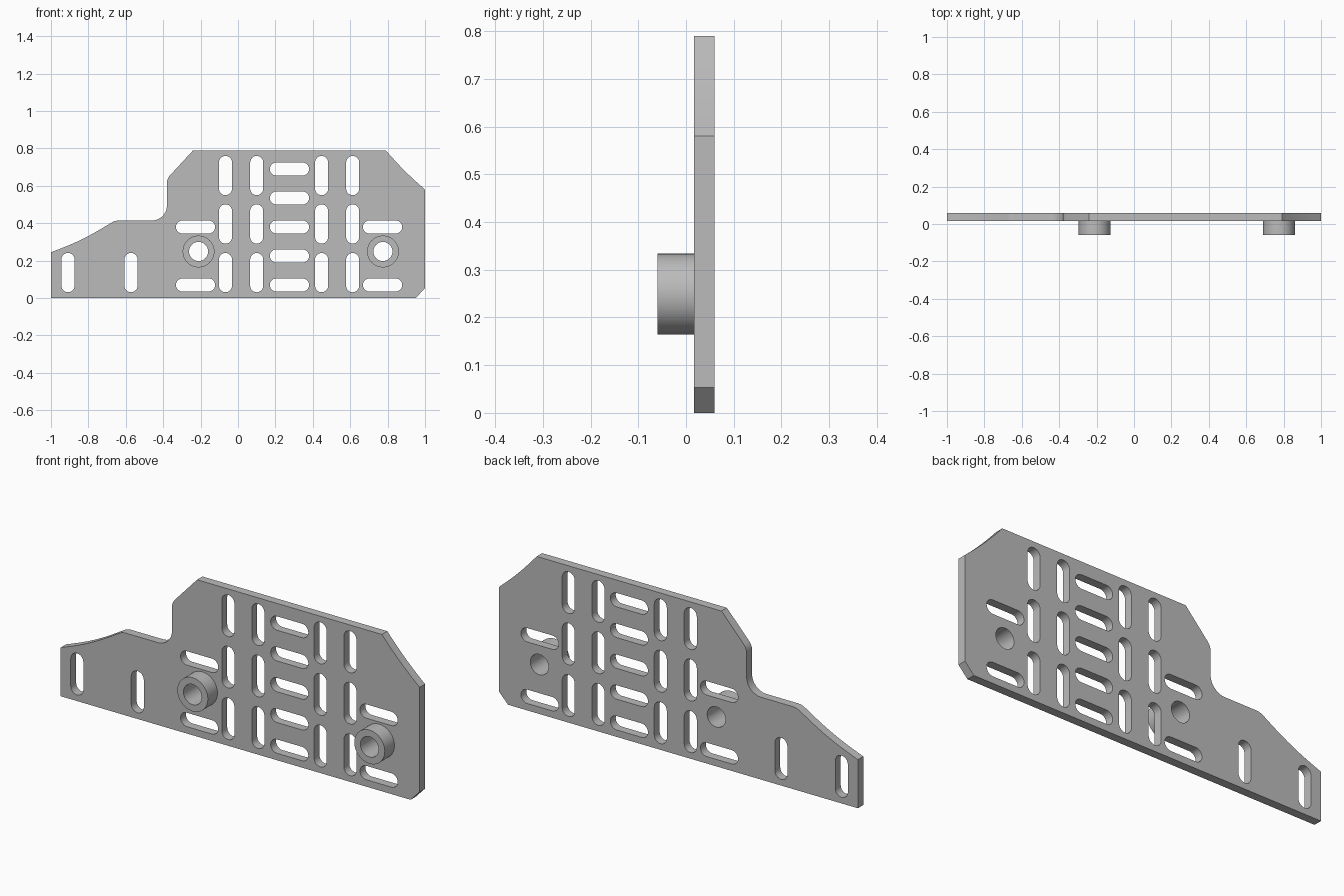
import bpy, bmesh
from math import sin, cos, pi, radians
from mathutils import Matrix, Vector

cube = bpy.data.objects.get("Cube")
if cube:
    bpy.data.objects.remove(cube, do_unlink=True)

grey = bpy.data.materials.new("plain grey")
grey.use_nodes = True
grey.diffuse_color = (0.5, 0.5, 0.5, 1)
grey.node_tree.nodes["Principled BSDF"].inputs["Base Color"].default_value = (0.5, 0.5, 0.5, 1)


def arc(cx, cz, r, start, end, steps=12):
    angles = [radians(start + (end - start) * i / steps) for i in range(steps + 1)]
    return [(cx + r * cos(a), cz + r * sin(a)) for a in angles]


def circle(cx, cz, r):
    return arc(cx, cz, r, 0, 360, 48)[:-1]


def bend(a, b, sag, steps=10):
    """Shallow curve from a to b, bulging to the left of travel by sag."""
    a, b = Vector(a), Vector(b)
    side = Vector((a.y - b.y, b.x - a.x)).normalized()
    return [tuple(a.lerp(b, i / steps) + side * sag * sin(pi * i / steps))
            for i in range(steps + 1)]


def slot(cx, cz, upright):
    r, half = 0.035, 0.07
    if upright:
        return arc(cx, cz + half, r, 0, 180) + arc(cx, cz - half, r, 180, 360)
    return arc(cx + half, cz, r, -90, 90) + arc(cx - half, cz, r, 90, 270)


def extrude_profile(name, loops, y_front, y_back):
    """Fill closed loops (first outside, rest holes) and thicken along y."""
    curve = bpy.data.curves.new(name + " profile", "CURVE")
    curve.dimensions = "2D"
    curve.fill_mode = "BOTH"
    curve.extrude = (y_back - y_front) / 2
    for loop in loops:
        spline = curve.splines.new("POLY")
        spline.points.add(len(loop) - 1)
        for point, (x, z) in zip(spline.points, loop):
            point.co = (x, z, 0, 1)
        spline.use_cyclic_u = True
    helper = bpy.data.objects.new(name + " helper", curve)
    mesh = bpy.data.meshes.new_from_object(helper)
    bpy.data.objects.remove(helper)
    bpy.data.curves.remove(curve)

    bm = bmesh.new()
    bm.from_mesh(mesh)
    bm.transform(Matrix.Translation((0, (y_front + y_back) / 2, 0)) @ Matrix.Rotation(pi / 2, 4, "X"))
    bmesh.ops.remove_doubles(bm, verts=bm.verts, dist=0.0002)
    bmesh.ops.recalc_face_normals(bm, faces=bm.faces)
    bm.to_mesh(mesh)
    bm.free()
    mesh.materials.clear()
    mesh.materials.append(grey)
    obj = bpy.data.objects.new(name, mesh)
    bpy.context.collection.objects.link(obj)
    bpy.ops.object.select_all(action="DESELECT")
    obj.select_set(True)
    bpy.context.view_layer.objects.active = obj
    bpy.ops.object.shade_smooth_by_angle(angle=radians(30))


# Plate outline, anticlockwise from the lower corner
outline = [(-1, 0), (0.95, 0), (1, 0.053)]
outline += bend((1, 0.58), (0.79, 0.79), 0.006)
outline += [(-0.24, 0.79)]
outline += arc(-0.32, 0.615, 0.06, 138, 180, 6)
outline += arc(-0.46, 0.495, 0.08, 0, -90)
outline += arc(-0.635, 0.335, 0.08, 90, 118, 6)
outline += bend((-0.69, 0.395), (-1, 0.245), 0.01)

# Slot grid
upright = [(x, z) for x in (-0.067, 0.1, 0.447, 0.613) for z in (0.136, 0.396, 0.655)]
upright += [(-0.909, 0.136), (-0.572, 0.136)]
level = [(0.275, 0.07 + 0.155 * i) for i in range(5)]
level += [(x, z) for x in (-0.227, 0.773) for z in (0.07, 0.38)]

bosses = {"right_boss": -0.211, "left_boss": 0.775}
boss_z = 0.249

holes = [slot(x, z, True) for x, z in upright]
holes += [slot(x, z, False) for x, z in level]
holes += [circle(x, boss_z, 0.051) for x in bosses.values()]
extrude_profile("slotted_plate", [outline] + holes, 0.017, 0.06)

# Hollow bosses standing off the front face
for name, x in bosses.items():
    extrude_profile(name, [circle(x, boss_z, 0.085), circle(x, boss_z, 0.051)], -0.06, 0.017)
